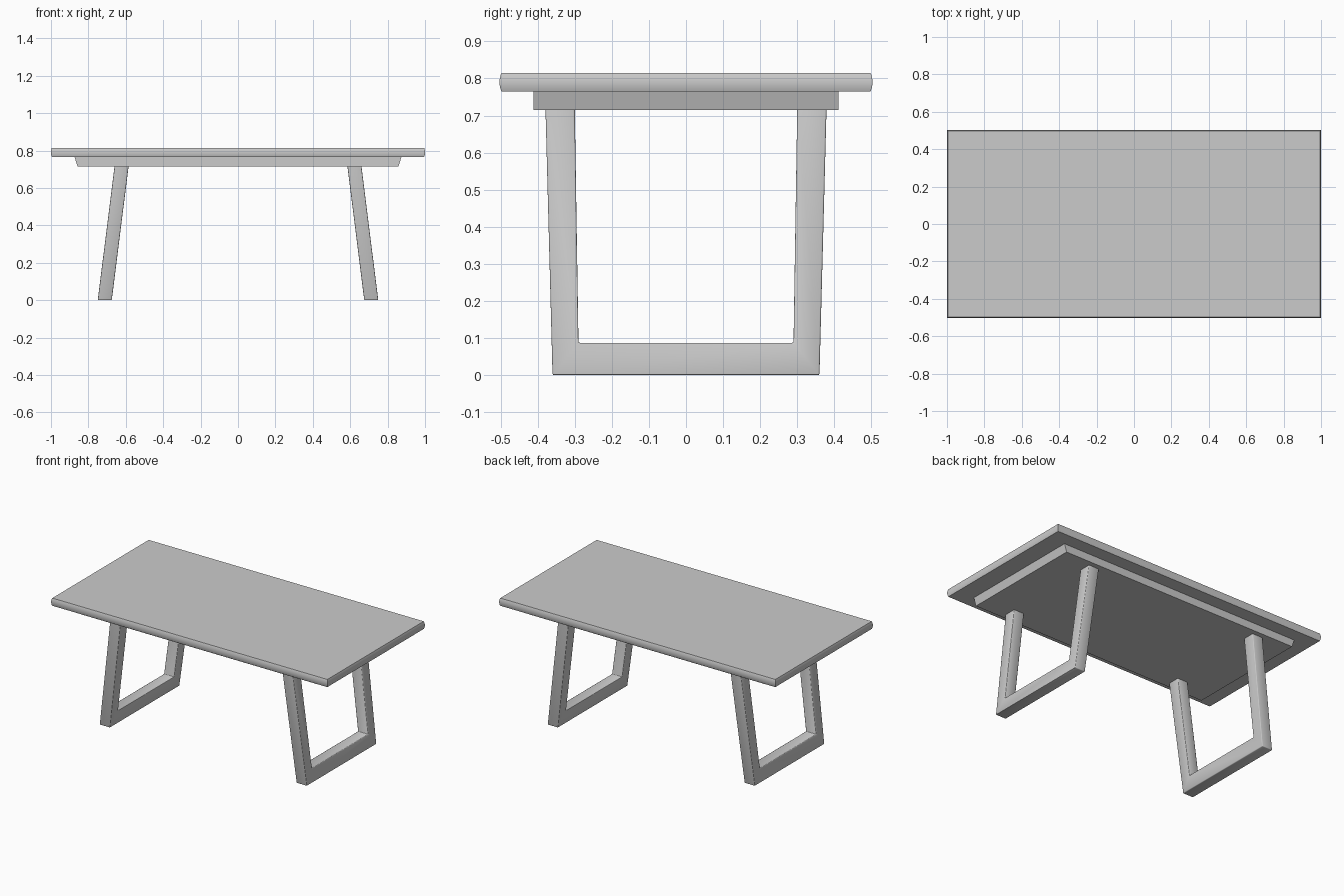
import bpy, bmesh, math

cube = bpy.data.objects.get("Cube")
if cube:
    bpy.data.objects.remove(cube, do_unlink=True)

grey = bpy.data.materials.new("light grey")
grey.use_nodes = True
colour = (0.6, 0.6, 0.6, 1)
grey.diffuse_color = colour
grey.node_tree.nodes["Principled BSDF"].inputs["Base Color"].default_value = colour


def finish(bm, name, angle=30):
    bmesh.ops.recalc_face_normals(bm, faces=bm.faces)
    mesh = bpy.data.meshes.new(name)
    bm.to_mesh(mesh)
    bm.free()
    mesh.materials.append(grey)
    obj = bpy.data.objects.new(name, mesh)
    bpy.context.collection.objects.link(obj)
    bpy.ops.object.select_all(action='DESELECT')
    obj.select_set(True)
    bpy.context.view_layer.objects.active = obj
    bpy.ops.object.shade_smooth_by_angle(angle=math.radians(angle))
    return obj


def stacked_slab(name, levels):
    """Closed slab through rectangles given as (half x, half y, z)."""
    bm = bmesh.new()
    rings = [[bm.verts.new((sx * hx, sy * hy, z))
              for sx, sy in ((-1, -1), (1, -1), (1, 1), (-1, 1))]
             for hx, hy, z in levels]
    for low, high in zip(rings, rings[1:]):
        for i in range(4):
            j = (i + 1) % 4
            bm.faces.new((low[i], low[j], high[j], high[i]))
    bm.faces.new(rings[0])
    bm.faces.new(rings[-1])
    return finish(bm, name)


# Table top with gently bulging edges
levels = []
steps = 8
for i in range(steps + 1):
    t = 2 * i / steps - 1
    dip = 0.005 * t * t
    levels.append((1 - dip, 0.503 - dip, 0.79 + 0.025 * t))
stacked_slab("table_top", levels)

# Support panel, ends tapering inwards
stacked_slab("under_panel", [(0.858, 0.411, 0.715), (0.874, 0.411, 0.766)])

# U-shaped leg frames leaning outwards at the foot
LEG_TOP = 0.716


def leg_frame(name, side):
    bm = bmesh.new()
    outer = [(-0.379, LEG_TOP), (-0.36, 0), (0.36, 0), (0.379, LEG_TOP)]
    inner = [(-0.3, LEG_TOP), (-0.29, 0.087), (0.29, 0.087), (0.3, LEG_TOP)]

    def layer(points, x):
        return [bm.verts.new((side * (x - 0.09 * z / LEG_TOP), y, z)) for y, z in points]

    near_out, near_in = layer(outer, 0.675), layer(inner, 0.675)
    far_out, far_in = layer(outer, 0.75), layer(inner, 0.75)
    loops = (near_out, far_out, far_in, near_in)
    for a, b in zip(loops, loops[1:] + loops[:1]):
        for i in range(3):
            bm.faces.new((a[i], a[i + 1], b[i + 1], b[i]))
    for i in (0, 3):
        bm.faces.new([loop[i] for loop in loops])
    bmesh.ops.recalc_face_normals(bm, faces=bm.faces)

    # Soften the long edges only
    long_edges = [e for e in bm.edges
                  if e.calc_face_angle(0) > 0.5
                  and not all(v.co.z > LEG_TOP - 0.01 for v in e.verts)]
    bmesh.ops.bevel(bm, geom=long_edges, offset=0.004, segments=2,
                    profile=0.5, affect='EDGES')
    return finish(bm, name, 50)


leg_frame("left_leg_frame", 1)
leg_frame("right_leg_frame", -1)
